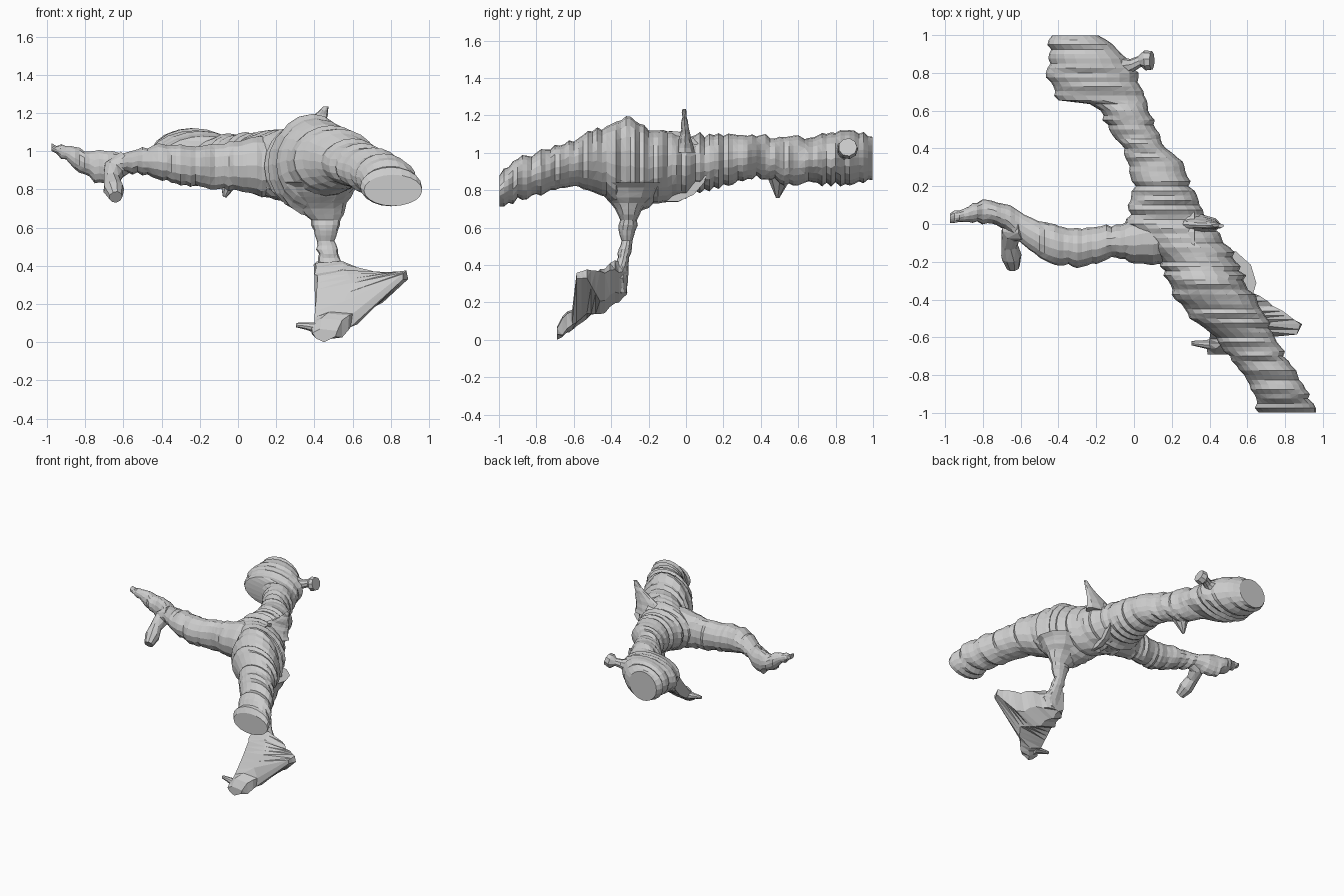
import bpy, bmesh, math, random
from mathutils import Vector

random.seed(4)


def skin(name, rings):
    """Closed flat-shaded skin through rings with equal point counts."""
    bm = bmesh.new()
    loops = [[bm.verts.new(p) for p in r] for r in rings]
    n = len(loops[0])
    for a, b in zip(loops, loops[1:]):
        for i in range(n):
            j = (i + 1) % n
            bm.faces.new((a[i], a[j], b[j], b[i]))
    bm.faces.new(loops[0])
    bm.faces.new(loops[-1][::-1])
    bmesh.ops.triangulate(bm, faces=bm.faces[:])
    bmesh.ops.recalc_face_normals(bm, faces=bm.faces[:])
    me = bpy.data.meshes.new(name)
    bm.to_mesh(me)
    bm.free()
    ob = bpy.data.objects.new(name, me)
    bpy.context.collection.objects.link(ob)
    return ob


def sliced(name, axis, stations, step=0.025, rough=0.012, sides=20, power=1.0):
    """Stations: position along axis, then min/max of the two other axes."""
    dense = []
    for a, b in zip(stations, stations[1:]):
        k = max(1, round(abs(b[0] - a[0]) / step))
        dense += [[u + (v - u) * i / k for u, v in zip(a, b)] for i in range(k)]
    dense.append(list(stations[-1]))
    rings = []
    for t, a0, a1, b0, b1 in dense:
        j = [random.uniform(-rough, rough) for _ in range(4)]
        ca, cb = (a0 + a1 + j[0]) / 2, (b0 + b1 + j[1]) / 2
        ra, rb = (a1 - a0) / 2 + j[2], (b1 - b0) / 2 + j[3]
        ring = []
        for i in range(sides):
            w = 2 * math.pi * i / sides
            c, s = math.cos(w), math.sin(w)
            u = ca + ra * math.copysign(abs(c) ** power, c)
            v = cb + rb * math.copysign(abs(s) ** power, s)
            ring.append({'x': (t, u, v), 'y': (u, t, v), 'z': (u, v, t)}[axis])
        rings.append(ring)
    return skin(name, rings)


def twig(name, pts, radii, sides=9):
    """Small round spine along a path."""
    pts = [Vector(p) for p in pts]
    rings = []
    for i, p in enumerate(pts):
        d = (pts[min(i + 1, len(pts) - 1)] - pts[max(i - 1, 0)]).normalized()
        q = d.to_track_quat('Z', 'Y')
        rings.append([p + q @ Vector((radii[i] * math.cos(2 * math.pi * k / sides),
                                      radii[i] * math.sin(2 * math.pi * k / sides), 0))
                      for k in range(sides)])
    return skin(name, rings)


# main trunk, sliced along y: y, x range, z range
trunk = sliced("trunk", 'y', [
    (-.998, .66, .97, .71, .89), (-.9, .64, .92, .75, .97), (-.8, .58, .86, .77, 1.0),
    (-.7, .51, .80, .80, 1.04), (-.6, .42, .75, .82, 1.07), (-.5, .31, .70, .80, 1.11),
    (-.4, .23, .65, .73, 1.16), (-.32, .18, .60, .66, 1.20), (-.2, .14, .55, .70, 1.13),
    (-.1, .04, .48, .75, 1.11), (0, -.04, .41, .77, 1.1), (.1, -.02, .34, .80, 1.1),
    (.2, 0, .30, .82, 1.1), (.33, -.02, .25, .85, 1.1), (.4, -.06, .17, .87, 1.09),
    (.5, -.13, .12, .84, 1.08), (.6, -.18, .08, .83, 1.08), (.635, -.24, .07, .83, 1.08),
    (.655, -.40, .06, .84, 1.09), (.8, -.46, .01, .83, 1.11), (.9, -.45, -.06, .83, 1.11),
    (.998, -.44, -.18, .86, 1.09)])

# side branch flaring into the trunk, sliced along x: x, y range, z range
branch = sliced("side_branch", 'x', [
    (.32, -.30, .12, .74, 1.11), (.15, -.22, .08, .76, 1.08), (0, -.20, .03, .79, 1.06),
    (-.12, -.18, -.01, .80, 1.03), (-.3, -.23, -.03, .82, 1.03), (-.42, -.21, -.01, .86, 1.04),
    (-.5, -.18, .015, .88, 1.02), (-.58, -.12, .05, .89, .99), (-.68, -.03, .11, .84, 1.0),
    (-.75, 0, .13, .84, 1.0), (-.83, .01, .12, .89, 1.01), (-.9, .01, .09, .95, 1.03),
    (-.975, .015, .05, 1.0, 1.035)], rough=.008, sides=14)

# drooping twig on the side branch
droop = twig("drooping_twig",
             [(-.58, -.03, .95), (-.65, -.04, .90), (-.66, -.11, .85), (-.65, -.17, .80), (-.64, -.23, .76)],
             [.06, .06, .045, .055, .035])

# neck of the hanging spine, sliced along z: z, x range, y range
neck = sliced("spine_neck", 'z', [
    (.84, .22, .64, -.50, -.12), (.76, .27, .59, -.43, -.18), (.70, .32, .56, -.38, -.23),
    (.64, .38, .54, -.36, -.26), (.53, .41, .51, -.35, -.28), (.44, .42, .53, -.37, -.30),
    (.33, .41, .60, -.42, -.31), (.25, .42, .57, -.38, -.31)], rough=.006, sides=12)

# triangular head of the spine: y, then x,z corners of each slice
key = [
    (-.315, [(.41, .42), (.50, .43), (.54, .36), (.53, .27), (.47, .24), (.42, .27)]),
    (-.38, [(.40, .41), (.54, .42), (.66, .37), (.63, .25), (.50, .19), (.41, .22)]),
    (-.46, [(.41, .34), (.56, .37), (.78, .36), (.75, .20), (.58, .13), (.41, .18)]),
    (-.53, [(.41, .24), (.60, .31), (.88, .375), (.89, .33), (.66, .14), (.42, .11)]),
    (-.585, [(.41, .17), (.56, .22), (.87, .365), (.87, .335), (.63, .10), (.42, .08)]),
    (-.61, [(.40, .13), (.48, .16), (.60, .15), (.59, .08), (.50, .05), (.41, .07)]),
    (-.66, [(.39, .08), (.44, .13), (.55, .12), (.55, .03), (.47, .02), (.39, .05)]),
    (-.69, [(.39, .05), (.43, .07), (.52, .06), (.51, .03), (.45, .0), (.41, .02)])]
rings = []
for (y0, a), (y1, b) in zip(key, key[1:] + key[-1:]):
    k = max(1, round((y0 - y1) / .025))
    for i in range(k):
        f, g = i / k, random.uniform(-.008, .008)
        rings.append([(p[0] + (q[0] - p[0]) * f + g, y0 + (y1 - y0) * f,
                       max(0, p[1] + (q[1] - p[1]) * f + g)) for p, q in zip(a, b)])
head = skin("spine_head", rings)

# small spines
extras = [
    twig("head_nub", [(.44, -.64, .07), (.36, -.635, .085), (.305, -.63, .09)], [.035, .02, .012]),
    sliced("top_spike", 'z', [(1.0, .16, .46, -.06, .05), (1.1, .26, .45, -.035, .025),
                              (1.17, .38, .465, -.025, .01), (1.235, .445, .478, -.018, 0)],
           rough=.004, sides=10),
    twig("far_spine", [(-.10, .82, 1.0), (-.01, .84, 1.01), (.03, .86, 1.02), (.06, .865, 1.02), (.095, .865, 1.03)],
         [.08, .035, .03, .055, .05]),
    twig("under_spike", [(-.03, .5, .90), (-.05, .495, .83), (-.07, .49, .76)], [.08, .045, .01])]

# fuse everything into one continuous skin
for part in [branch, droop, neck, head] + extras:
    m = trunk.modifiers.new("fuse", 'BOOLEAN')
    m.operation, m.solver, m.object = 'UNION', 'EXACT', part
    bpy.context.view_layer.objects.active = trunk
    bpy.ops.object.modifier_apply(modifier=m.name)
    bpy.data.objects.remove(part)
trunk.name = "branching_limb"
